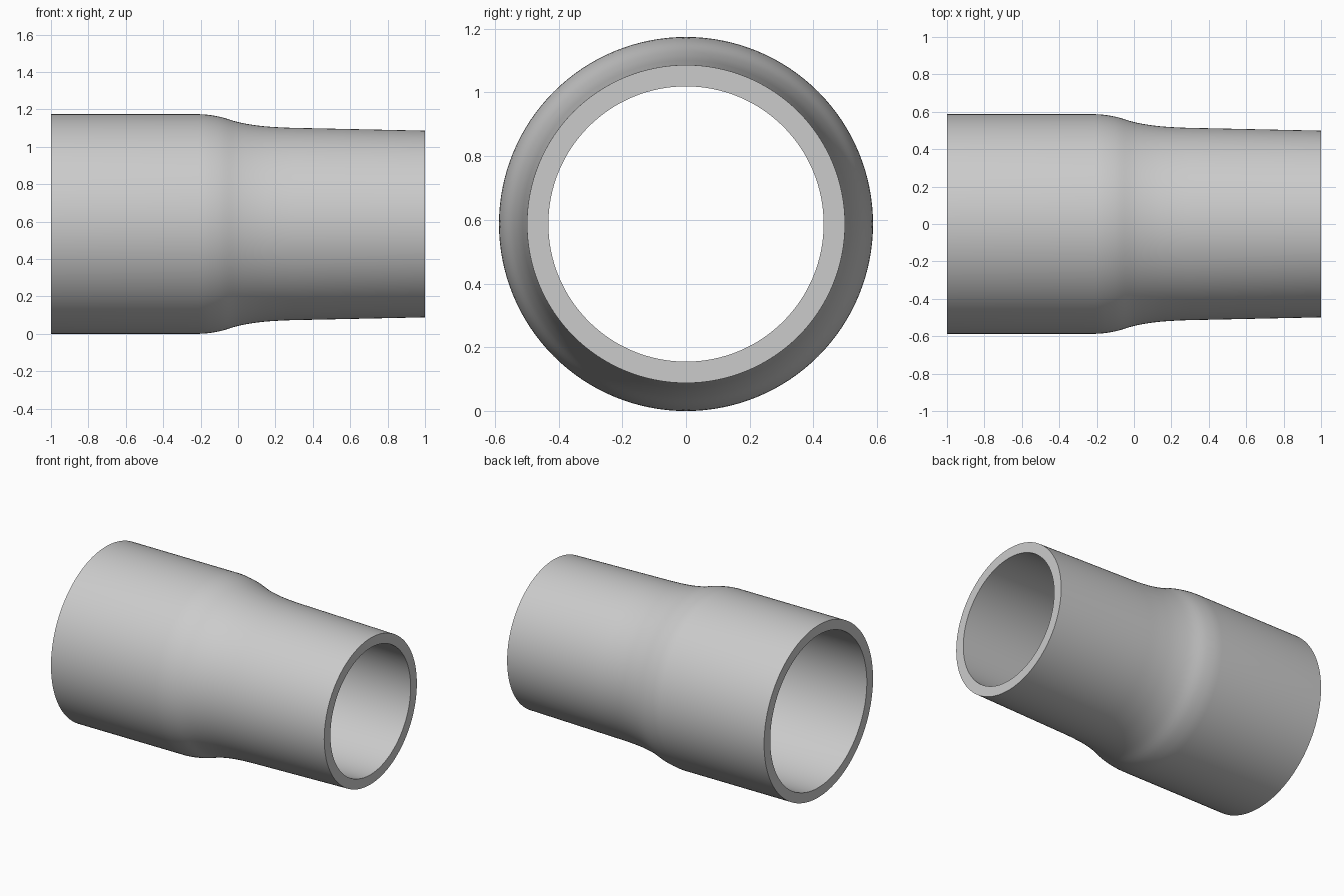
import bpy, bmesh, math

if "Cube" in bpy.data.objects:
    bpy.data.objects.remove(bpy.data.objects["Cube"])

SEGMENTS = 128
AXIS_Z = 0.587

grey = bpy.data.materials.new("plain grey")
grey.diffuse_color = (0.6, 0.6, 0.6, 1)
grey.use_nodes = True
grey.node_tree.nodes["Principled BSDF"].inputs["Base Color"].default_value = grey.diffuse_color


def smooth_profile(points, steps=4):
    """Catmull-Rom style curve through (x, radius) points."""
    slopes = []
    for i in range(len(points)):
        a, b = points[max(i - 1, 0)], points[min(i + 1, len(points) - 1)]
        slopes.append((b[1] - a[1]) / (b[0] - a[0]))
    # straight runs at both ends
    slopes[0] = slopes[1] = 0
    slopes[-1] = slopes[-2] = (points[-1][1] - points[-2][1]) / (points[-1][0] - points[-2][0])
    out = [points[0]]
    for i in range(len(points) - 1):
        (x0, r0), (x1, r1) = points[i], points[i + 1]
        h = x1 - x0
        n = 1 if i in (0, len(points) - 2) else steps
        for k in range(1, n + 1):
            t = k / n
            r = ((2*t**3 - 3*t**2 + 1) * r0 + (t**3 - 2*t**2 + t) * h * slopes[i]
                 + (3*t**2 - 2*t**3) * r1 + (t**3 - t**2) * h * slopes[i + 1])
            out.append((x0 + h * t, r))
    return out


# outer wall, then the bore as the same curve moved inward
outer = smooth_profile([(-1, 0.587), (-0.21, 0.587), (-0.1, 0.574), (0, 0.545),
                        (0.1, 0.527), (0.2, 0.518), (0.3, 0.514), (1, 0.499)])
inner = [(x, r - 0.067) for x, r in outer]
section = outer + inner[::-1]

# revolve the closed section around the x axis
bm = bmesh.new()
rings = []
for s in range(SEGMENTS):
    a = 2 * math.pi * s / SEGMENTS
    rings.append([bm.verts.new((x, r * math.cos(a), AXIS_Z + r * math.sin(a))) for x, r in section])
count = len(section)
for s in range(SEGMENTS):
    p, q = rings[s], rings[(s + 1) % SEGMENTS]
    for i in range(count):
        j = (i + 1) % count
        bm.faces.new((p[i], p[j], q[j], q[i]))
bmesh.ops.recalc_face_normals(bm, faces=bm.faces)

mesh = bpy.data.meshes.new("reducer_pipe")
bm.to_mesh(mesh)
bm.free()
mesh.materials.append(grey)
pipe = bpy.data.objects.new("reducer_pipe", mesh)
bpy.context.collection.objects.link(pipe)

# smooth walls, sharp rims
bpy.context.view_layer.objects.active = pipe
pipe.select_set(True)
bpy.ops.object.shade_smooth_by_angle(angle=math.radians(35))
